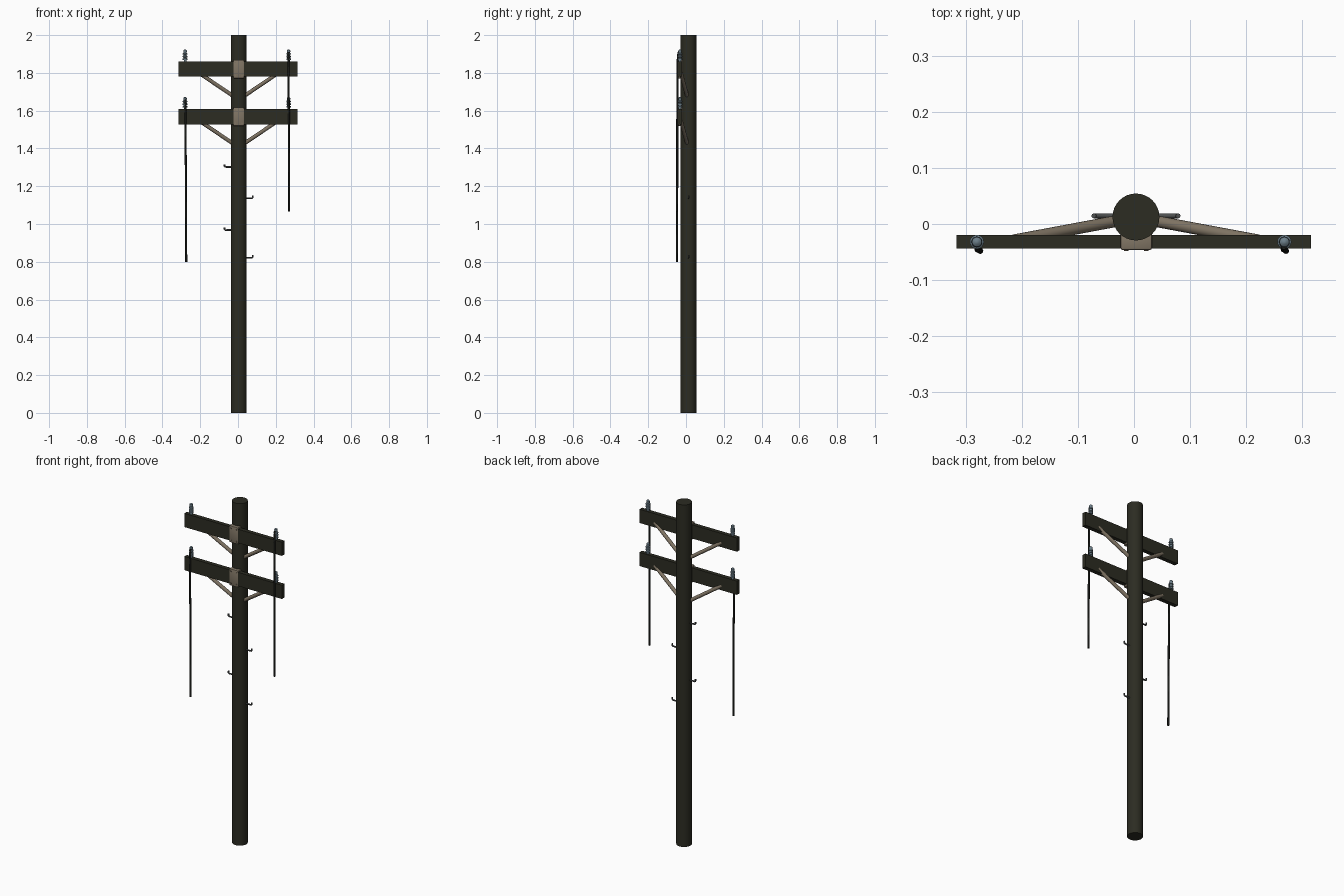
import bpy, bmesh, math
from mathutils import Vector

if "Cube" in bpy.data.objects:
    bpy.data.objects.remove(bpy.data.objects["Cube"])

CX, CY = 0.0035, 0.0125          # pole axis
ARM_Z = (1.82, 1.568)            # crossarm centre heights


def mat(name, rgb):
    m = bpy.data.materials.new(name)
    m.diffuse_color = (*rgb, 1)
    m.use_nodes = True
    m.node_tree.nodes["Principled BSDF"].inputs["Base Color"].default_value = m.diffuse_color
    return m


WOOD = mat("dark_wood", (0.025, 0.025, 0.016))
TAN = mat("tan_metal", (0.22, 0.18, 0.13))
GLASS = mat("blue_grey_ceramic", (0.15, 0.21, 0.25))
STEEL = mat("grey_steel", (0.075, 0.08, 0.08))
CABLE = mat("black_cable", (0.010, 0.011, 0.009))


def finish(name, bm, m, smooth=True):
    bmesh.ops.recalc_face_normals(bm, faces=bm.faces)
    me = bpy.data.meshes.new(name)
    bm.to_mesh(me)
    bm.free()
    ob = bpy.data.objects.new(name, me)
    bpy.context.collection.objects.link(ob)
    me.materials.append(m)
    if smooth:
        bpy.ops.object.select_all(action='DESELECT')
        ob.select_set(True)
        bpy.context.view_layer.objects.active = ob
        bpy.ops.object.shade_smooth_by_angle(angle=math.radians(35))
    return ob


def box(name, lo, hi, m, bevel=0.0):
    bm = bmesh.new()
    bmesh.ops.create_cube(bm, size=1)
    for v in bm.verts:
        v.co = [lo[i] + (v.co[i] + 0.5) * (hi[i] - lo[i]) for i in range(3)]
    if bevel:
        bmesh.ops.bevel(bm, geom=bm.edges[:], offset=bevel, segments=2,
                        profile=0.5, affect='EDGES')
    return finish(name, bm, m, bool(bevel))


def rod(name, a, b, r, m, sides=16):
    a, b = Vector(a), Vector(b)
    bm = bmesh.new()
    bmesh.ops.create_cone(bm, cap_ends=True, segments=sides, radius1=r,
                          radius2=r, depth=(b - a).length)
    q = (b - a).to_track_quat('Z', 'Y')
    for v in bm.verts:
        v.co = q @ v.co + (a + b) / 2
    return finish(name, bm, m)


def tube(name, pts, r, m):
    cu = bpy.data.curves.new(name, 'CURVE')
    cu.dimensions = '3D'
    cu.bevel_depth, cu.bevel_resolution, cu.use_fill_caps = r, 2, True
    sp = cu.splines.new('POLY')
    sp.points.add(len(pts) - 1)
    for p, co in zip(sp.points, pts):
        p.co = (*co, 1)
    ob = bpy.data.objects.new(name, cu)
    bpy.context.collection.objects.link(ob)
    cu.materials.append(m)
    return ob


def lathe(name, profile, at, m, sides=20):
    bm = bmesh.new()
    vs = [bm.verts.new((r, 0, z)) for r, z in profile]
    es = [bm.edges.new(p) for p in zip(vs, vs[1:])]
    bmesh.ops.spin(bm, geom=vs + es, axis=(0, 0, 1), cent=(0, 0, 0),
                   angle=math.tau, steps=sides)
    bmesh.ops.remove_doubles(bm, verts=bm.verts, dist=1e-5)
    bmesh.ops.translate(bm, verts=bm.verts, vec=at)
    return finish(name, bm, m)


# Pole
rod("pole", (CX, CY, 0), (CX, CY, 2), 0.0418, WOOD, 32)

# Ribbed insulator profile: stem, three skirts, small domed cap
INSULATOR = [(0, -0.004), (0.007, -0.004), (0.007, 0.008)]
for k in range(3):
    z = 0.008 + k * 0.014
    INSULATOR += [(0.0125, z + 0.001), (0.0125, z + 0.007),
                  (0.0085, z + 0.010), (0.0085, z + 0.014)]
INSULATOR += [(0.0095, 0.053), (0.0085, 0.060), (0.004, 0.064), (0, 0.065)]

for tag, z in zip(("upper", "lower"), ARM_Z):
    # Crossarm, its wrap plate and plate bolts
    box(tag + "_crossarm", (-0.316, -0.044, z - 0.04), (0.315, -0.020, z + 0.04), WOOD)
    box(tag + "_bracket", (-0.024, -0.0465, z - 0.049), (0.032, -0.015, z + 0.049), TAN, 0.004)
    for i, x in enumerate((-0.014, 0.022)):
        for j, dz in enumerate((-0.035, 0.035)):
            rod(f"{tag}_bolt_{i}{j}", (x, -0.040, z + dz), (x, -0.0485, z + dz), 0.004, TAN, 8)
    for side, s, ix in (("left", -1, -0.280), ("right", 1, 0.268)):
        # Diagonal brace from the back of the arm down to the pole
        rod(f"{tag}_{side}_brace", (CX + s * 0.218, -0.029, z - 0.015),
            (CX + s * 0.030, 0.006, z - 0.142), 0.0103, TAN)
        lathe(f"{tag}_{side}_insulator", INSULATOR, (ix, -0.032, z + 0.04), GLASS)

# Hanging cables
for side, x0, x1, top, end in (("left", -0.279, -0.274, 1.66, 0.80),
                               ("right", 0.267, 0.271, 1.91, 1.065)):
    tube(side + "_cable", [(x0, -0.040, top), (x0, -0.0455, top - 0.06),
                           ((x0 + x1) / 2, -0.046, (top + end) / 2 + 0.1),
                           (x1, -0.048, end)], 0.0055, CABLE)

# Climbing pegs with upturned tips, alternating sides
for i, z in enumerate((1.302, 1.137, 0.968, 0.822)):
    s = -1 if i % 2 == 0 else 1
    tip = CX + s * 0.075
    tube(f"climbing_peg_{i}", [(CX + s * 0.035, CY + 0.002, z), (tip - s * 0.004, CY + 0.002, z),
                               (tip, CY + 0.002, z + 0.004), (tip, CY + 0.002, z + 0.014)],
         0.0045, STEEL)
